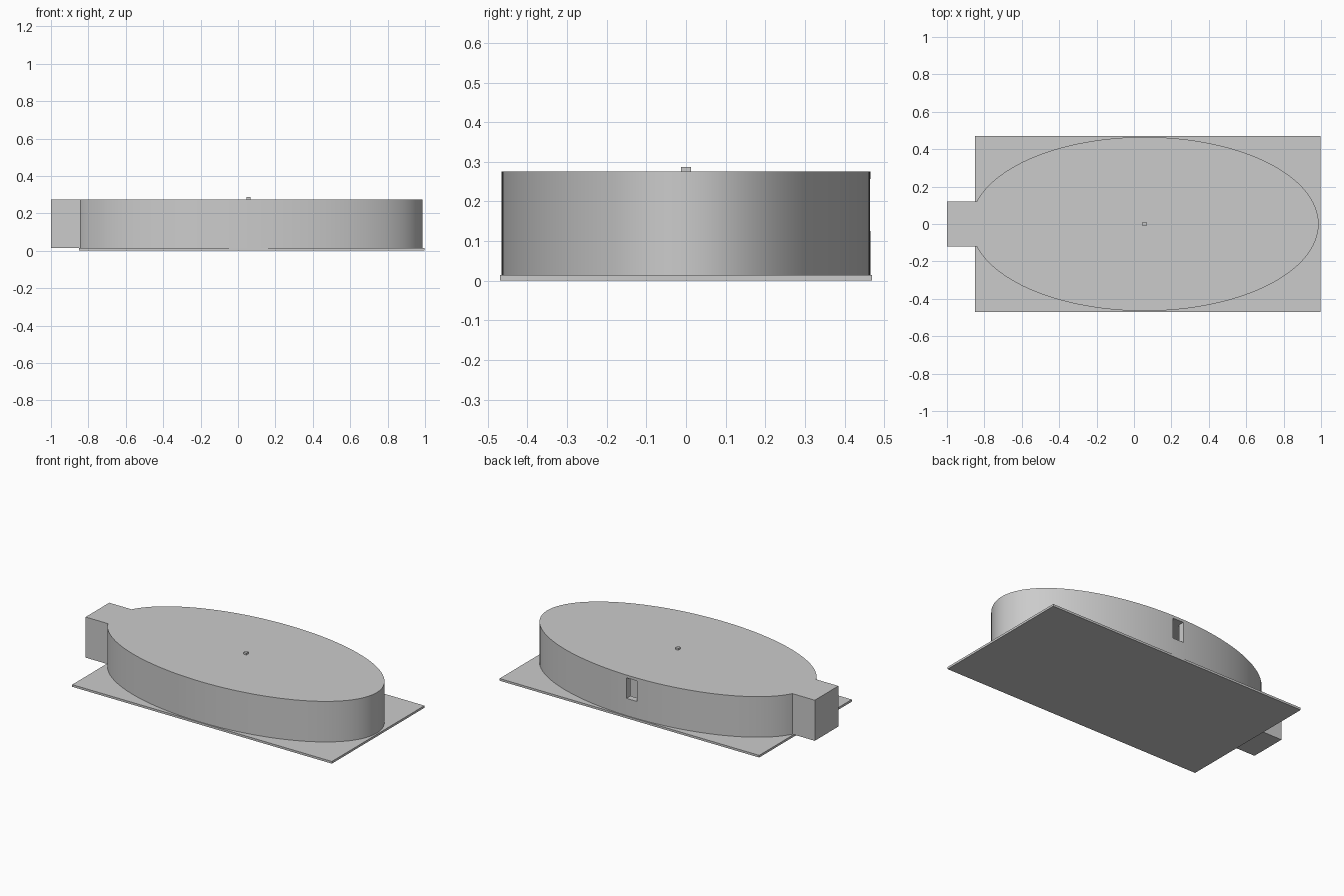
import bpy
import bmesh
from mathutils import Matrix, Vector

default = bpy.data.objects.get("Cube")
if default:
    bpy.data.objects.remove(default, do_unlink=True)

# One plain grey for every part
grey = bpy.data.materials.new("plain_grey")
grey.use_nodes = True
COLOUR = (0.6, 0.6, 0.6, 1)
grey.diffuse_color = COLOUR
grey.node_tree.nodes["Principled BSDF"].inputs["Base Color"].default_value = COLOUR

FLOOR, ROOF, CENTRE = 0.014, 0.275, 0.057


def finish(bm, name):
    mesh = bpy.data.meshes.new(name)
    bm.to_mesh(mesh)
    bm.free()
    mesh.materials.append(grey)
    obj = bpy.data.objects.new(name, mesh)
    bpy.context.collection.objects.link(obj)
    return obj


def box(name, low, high):
    low, high = Vector(low), Vector(high)
    bm = bmesh.new()
    matrix = Matrix.Translation((low + high) / 2) @ Matrix.Diagonal((*(high - low), 1))
    bmesh.ops.create_cube(bm, size=1, matrix=matrix)
    return finish(bm, name)


def elliptic_drum(name, rx, ry, low, high):
    bm = bmesh.new()
    matrix = Matrix.Translation((CENTRE, 0, (low + high) / 2)) @ Matrix.Diagonal((rx, ry, high - low, 1))
    bmesh.ops.create_cone(bm, cap_ends=True, segments=128, radius1=1, radius2=1, depth=1, matrix=matrix)
    return finish(bm, name)


def boolean(target, other, operation):
    mod = target.modifiers.new(other.name, "BOOLEAN")
    mod.operation = operation
    mod.solver = "EXACT"
    mod.object = other
    bpy.context.view_layer.objects.active = target
    bpy.ops.object.modifier_apply(modifier=mod.name)
    bpy.data.objects.remove(other, do_unlink=True)


# Thin ground slab
box("base_plate", (-0.85, -0.47, 0), (0.997, 0.47, FLOOR))

# Oval hall joined with its square entrance block
hall = elliptic_drum("oval_hall", 0.93, 0.465, FLOOR, ROOF)
boolean(hall, box("entrance_block", (-1, -0.12, FLOOR), (-0.6, 0.12, ROOF)), "UNION")

# Chamber behind the rear wall, then the window slot opening into it
boolean(hall, box("chamber_cutter", (-0.2, 0.28, 0.03), (0.3, 0.425, 0.26)), "DIFFERENCE")
boolean(hall, box("window_cutter", (0.022, 0.38, 0.125), (0.098, 0.6, 0.257)), "DIFFERENCE")

bpy.ops.object.select_all(action="DESELECT")
hall.select_set(True)
bpy.context.view_layer.objects.active = hall
bpy.ops.object.shade_smooth_by_angle(angle=0.5)

# Small stud in the middle of the roof
box("roof_stud", (CENTRE - 0.011, -0.012, ROOF - 0.005), (CENTRE + 0.011, 0.012, 0.287))
